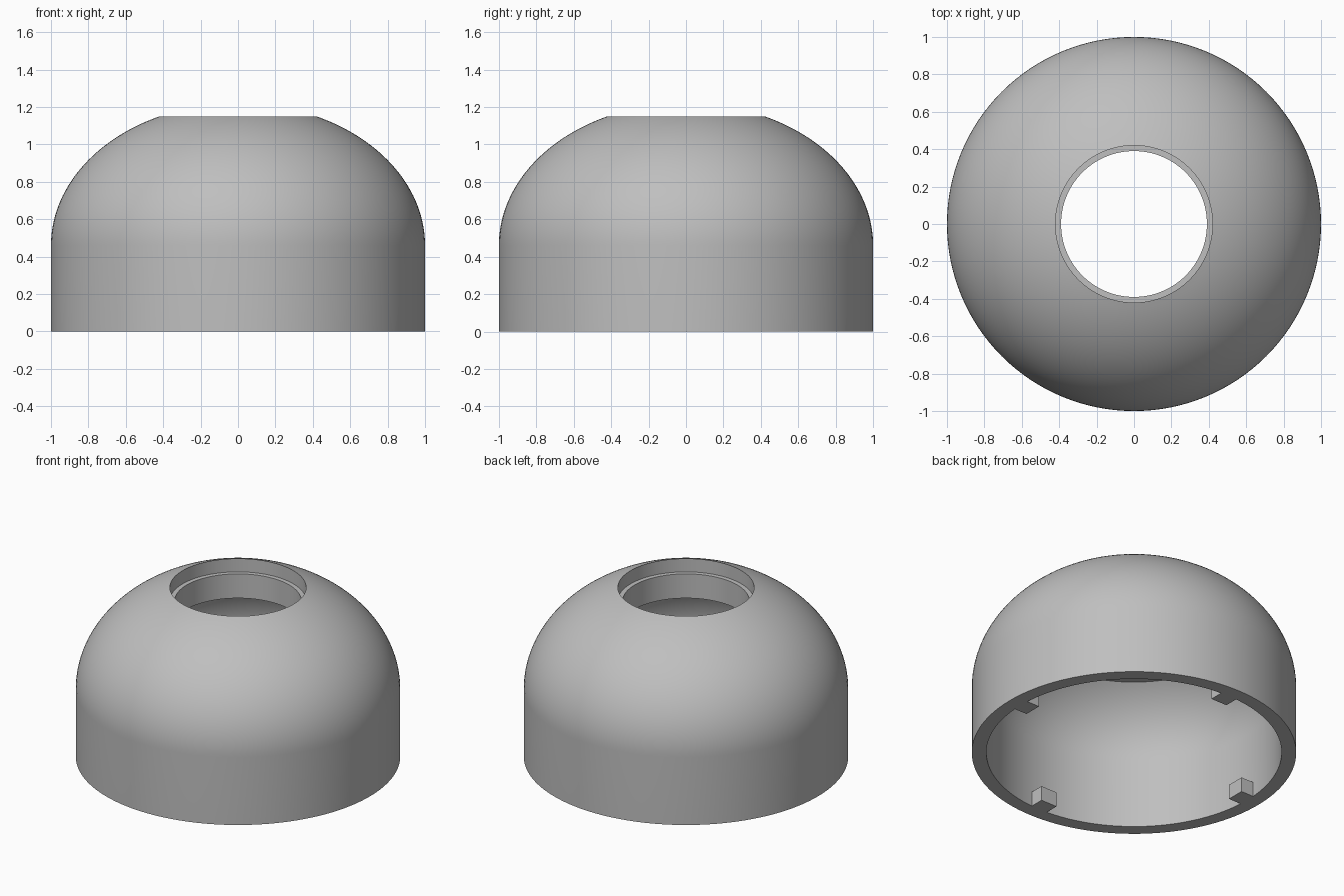
import bpy, bmesh, math
from mathutils import Matrix, Vector

cube = bpy.data.objects.get("Cube")
if cube:
    bpy.data.objects.remove(cube, do_unlink=True)

SEGMENTS = 128
SPRING = 0.46            # height where the straight wall turns into the dome
TOP = 1.15
CEILING = 0.895
HOLE, RECESS = 0.39, 0.42
INNER = 0.91

grey = bpy.data.materials.new("plain grey")
grey.use_nodes = True
colour = (0.52, 0.52, 0.52, 1)
grey.diffuse_color = colour
grey.node_tree.nodes["Principled BSDF"].inputs["Base Color"].default_value = colour


def make_object(name, bm):
    bmesh.ops.recalc_face_normals(bm, faces=bm.faces[:])
    mesh = bpy.data.meshes.new(name)
    bm.to_mesh(mesh)
    bm.free()
    mesh.materials.append(grey)
    obj = bpy.data.objects.new(name, mesh)
    bpy.context.collection.objects.link(obj)
    return obj


def dome_arc(radius, rise, end_radius, steps):
    """Elliptical arc from the wall up to a given radius."""
    end = math.acos(end_radius / radius)
    return [(radius * math.cos(end * i / steps),
             SPRING + rise * math.sin(end * i / steps)) for i in range(steps + 1)]


# Dome shell: outer wall, recessed top opening, flat ceiling, inner wall
outer_rise = (TOP - SPRING) / math.sqrt(1 - RECESS ** 2)
ceiling_radius = 0.68
inner_rise = (CEILING - SPRING) / math.sqrt(1 - (ceiling_radius / INNER) ** 2)
profile = [(1, 0)] + dome_arc(1, outer_rise, RECESS, 32)
profile += [(RECESS, 1.06), (HOLE, 1.06), (HOLE, CEILING)]
profile += dome_arc(INNER, inner_rise, ceiling_radius, 20)[::-1] + [(INNER, 0)]

bm = bmesh.new()
rings = []
for r, z in profile:
    rings.append([bm.verts.new((r * math.cos(a), r * math.sin(a), z))
                  for a in (math.tau * k / SEGMENTS for k in range(SEGMENTS))])
for lower, upper in zip(rings, rings[1:] + rings[:1]):
    for k in range(SEGMENTS):
        n = (k + 1) % SEGMENTS
        bm.faces.new((lower[k], lower[n], upper[n], upper[k]))
shell = make_object("dome_shell", bm)
bpy.ops.object.select_all(action="DESELECT")
shell.select_set(True)
bpy.context.view_layer.objects.active = shell
bpy.ops.object.shade_smooth_by_angle(angle=math.radians(25))

# Four small locking tabs inside the bottom rim
TAB_IN, TAB_OUT, TAB_WIDTH, TAB_HEIGHT = 0.815, 0.915, 0.12, 0.1
for name, quarter in (("left", 0), ("back", 1), ("right", 2), ("front", 3)):
    bm = bmesh.new()
    place = (Matrix.Rotation(quarter * math.pi / 2, 4, "Z")
             @ Matrix.Translation(((TAB_IN + TAB_OUT) / 2, 0, TAB_HEIGHT / 2))
             @ Matrix.Diagonal(Vector((TAB_OUT - TAB_IN, TAB_WIDTH, TAB_HEIGHT, 1))))
    bmesh.ops.create_cube(bm, size=1, matrix=place)
    make_object(name + "_tab", bm)
